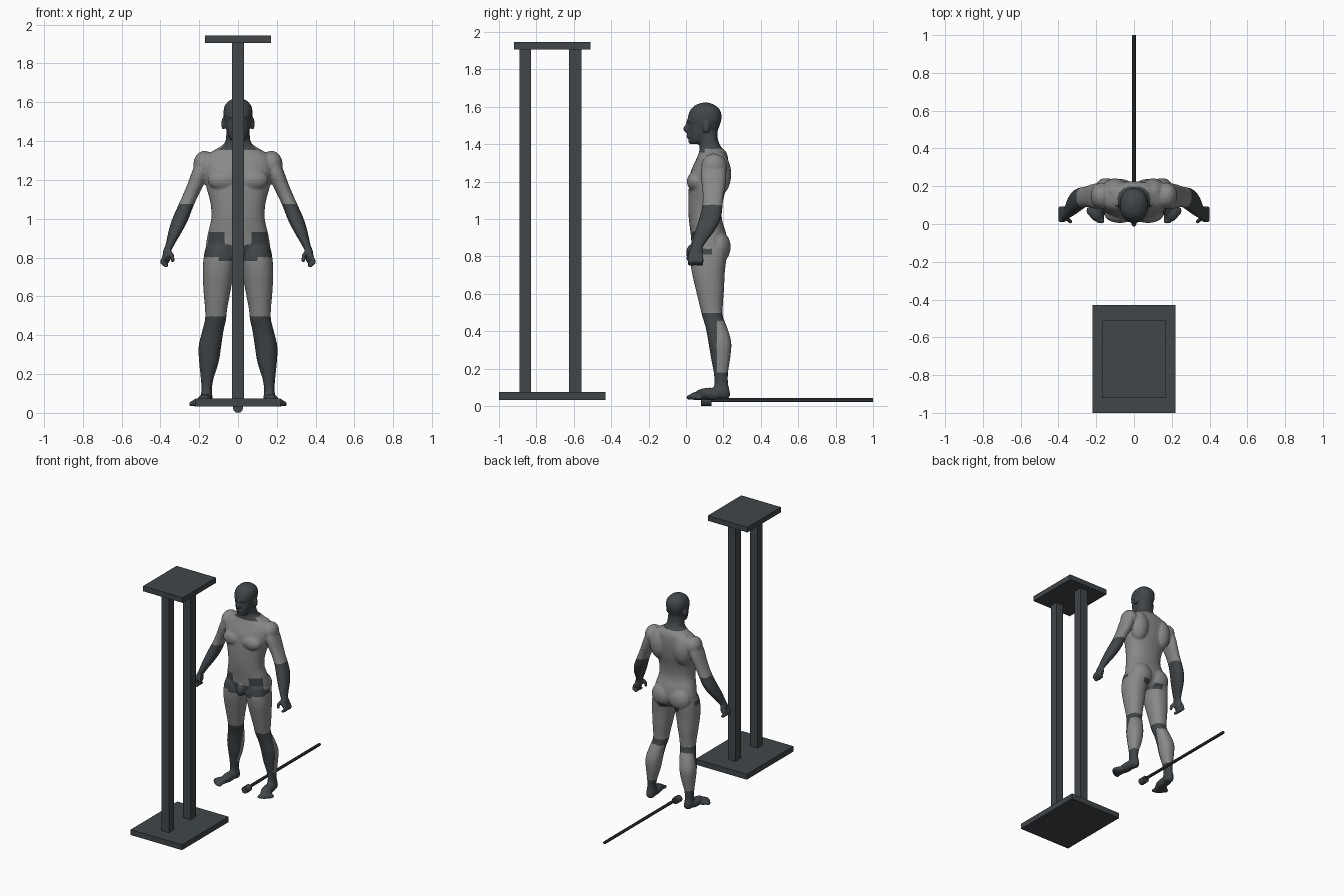
import bpy, bmesh, math
from mathutils import Vector, Matrix

cube = bpy.data.objects.get("Cube")
if cube:
    bpy.data.objects.remove(cube, do_unlink=True)


def material(name, color):
    mat = bpy.data.materials.new(name)
    mat.use_nodes = True
    mat.diffuse_color = (*color, 1)
    shader = next(n for n in mat.node_tree.nodes if n.type == 'BSDF_PRINCIPLED')
    shader.inputs["Base Color"].default_value = (*color, 1)
    shader.inputs["Roughness"].default_value = 0.7
    return mat


slate = material("dark slate", (.052, .061, .067))
grey = material("mid grey", (.25, .25, .247))


def box(name, x, y0, y1, z0, z1):
    """Box centred on x = 0, given by its bounds."""
    bpy.ops.mesh.primitive_cube_add(size=1, location=(0, (y0 + y1) / 2, (z0 + z1) / 2))
    ob = bpy.context.object
    ob.name = name
    ob.scale = (2 * x, y1 - y0, z1 - z0)
    ob.data.materials.append(slate)


def rod(name, radius, y0, y1, z, sides):
    """Cylinder lying along y."""
    bpy.ops.mesh.primitive_cylinder_add(vertices=sides, radius=radius, depth=y1 - y0,
                                        location=(0, (y0 + y1) / 2, z),
                                        rotation=(math.pi / 2, 0, 0))
    ob = bpy.context.object
    ob.name = name
    ob.data.materials.append(slate)
    bpy.ops.object.shade_smooth_by_angle()


def catmull(a, b, c, d, t):
    return tuple(q + t / 2 * (r - p + t * (2 * p - 5 * q + 4 * r - s + t * (3 * (q - r) + s - p)))
                 for p, q, r, s in zip(a, b, c, d))


def loft(bm, rows, sides=28, steps=4):
    """Closed skin through level rings; each row is z, x min, x max, y min, y max."""
    padded = [rows[0]] + rows + [rows[-1]]
    fine = [catmull(*padded[i:i + 4], k / steps)
            for i in range(len(rows) - 1) for k in range(steps)] + [rows[-1]]
    rings = []
    for z, x0, x1, y0, y1 in fine:
        ring = []
        for i in range(sides):
            a = math.tau * i / sides
            c, s = (math.copysign(abs(f(a)) ** .88, f(a)) for f in (math.cos, math.sin))
            ring.append(bm.verts.new(((x0 + x1 + c * (x1 - x0)) / 2,
                                      (y0 + y1 + s * (y1 - y0)) / 2, z)))
        rings.append(ring)
    for low, high in zip(rings, rings[1:]):
        for i in range(sides):
            j = (i + 1) % sides
            bm.faces.new((low[i], low[j], high[j], high[i]))
    bm.faces.new(rings[0][::-1])
    bm.faces.new(rings[-1])


def blob(bm, center, radii):
    """Ellipsoid mass."""
    mat = Matrix.Translation(center) @ Matrix.Diagonal((*radii, 1))
    bmesh.ops.create_uvsphere(bm, u_segments=20, v_segments=14, radius=1, matrix=mat)


def finger(bm, points, radius):
    """Chain of small spheres along a bent path."""
    for a, b in zip(points, points[1:]):
        for k in range(5):
            blob(bm, Vector(a).lerp(Vector(b), k / 4), (radius,) * 3)


def centred(rows):
    return [(z, -w, w, y0, y1) for z, w, y0, y1 in rows]


# Stand: two plates joined by two posts
box("stand_base", .22, -1, -.43, .033, .075)
box("stand_top", .17, -.92, -.51, 1.905, 1.945)
box("front_post", .032, -.89, -.83, .075, 1.905)
box("rear_post", .032, -.625, -.56, .075, 1.905)

# Rod with a round head lying on the floor
rod("rod_shaft", .011, .1, 1, .031, 10)
rod("rod_head", .026, .08, .135, .026, 12)

# Figure, left half first
bm = bmesh.new()
arm = [(.84, .342, .38, .025, .085), (.88, .32, .37, .033, .11), (.94, .285, .357, .05, .155),
       (1, .255, .338, .07, .185), (1.06, .232, .312, .085, .195), (1.12, .205, .285, .09, .2),
       (1.18, .175, .26, .085, .21), (1.24, .155, .238, .08, .215), (1.3, .13, .215, .09, .21)]
leg = [(.045, .135, .19, .145, .23), (.07, .13, .195, .14, .235), (.12, .135, .188, .152, .225),
       (.18, .125, .192, .148, .225), (.26, .1, .2, .133, .237), (.34, .087, .203, .12, .242),
       (.42, .075, .185, .105, .22), (.48, .062, .17, .087, .197), (.54, .055, .17, .072, .197),
       (.62, .04, .177, .053, .203), (.72, .022, .182, .03, .208), (.8, .01, .177, .022, .217),
       (.86, .02, .165, .035, .21)]
loft(bm, arm)
loft(bm, leg)

# Shoulder, chest, back and seat masses
blob(bm, (.172, .15, 1.28), (.058, .07, .07))
blob(bm, (.075, .052, 1.2), (.082, .047, .055))
blob(bm, (.1, .17, 1.24), (.075, .072, .12))
blob(bm, (.075, .175, .85), (.085, .064, .085))

# Hand with curled fingers
blob(bm, (.366, .055, .815), (.022, .038, .045))
for i in range(4):
    y = .02 + .021 * i
    finger(bm, [(.38, y, .805), (.392, y, .775), (.37, y, .759)], .011)
finger(bm, [(.355, .03, .835), (.338, .014, .81), (.336, .012, .785)], .011)

# Foot with toes
blob(bm, (.16, .2, .062), (.031, .036, .03))
blob(bm, (.172, .13, .064), (.036, .085, .034))
blob(bm, (.196, .065, .052), (.044, .048, .024))
for i in range(5):
    blob(bm, (.17 + .018 * i, .022 + .003 * i * i, .046), (.014 - .001 * i, .022, .014))

# Ear
blob(bm, (.076, .11, 1.49), (.01, .02, .033))

# Mirror the sided masses to the right
copy = bmesh.ops.duplicate(bm, geom=bm.verts[:] + bm.edges[:] + bm.faces[:])
bmesh.ops.scale(bm, vec=(-1, 1, 1), verts=[g for g in copy["geom"] if isinstance(g, bmesh.types.BMVert)])

# Torso and neck
loft(bm, centred([
    (.77, .05, .07, .17), (.8, .12, .055, .2), (.85, .163, .033, .222), (.92, .156, .025, .215),
    (1, .138, .015, .192), (1.08, .142, .012, .195), (1.17, .165, .015, .215),
    (1.25, .178, .025, .225), (1.32, .17, .055, .225), (1.36, .11, .07, .213),
    (1.39, .069, .073, .185), (1.43, .061, .07, .17), (1.48, .056, .06, .17)]))
blob(bm, (0, .035, .82), (.032, .035, .045))

# Head and face
loft(bm, centred([
    (1.4, .026, .03, .07), (1.42, .045, .02, .11), (1.46, .06, .014, .16),
    (1.5, .068, .014, .18), (1.54, .075, .01, .19), (1.58, .069, .022, .183),
    (1.608, .045, .05, .155), (1.622, .015, .09, .12)]))
blob(bm, (0, .004, 1.482), (.014, .019, .022))
blob(bm, (0, .012, 1.505), (.01, .014, .03))
blob(bm, (0, .02, 1.527), (.045, .015, .01))
blob(bm, (0, .014, 1.443), (.023, .012, .013))
blob(bm, (0, .027, 1.415), (.026, .016, .015))

# Flat soles, then fuse everything into one skin
for v in bm.verts:
    v.co.z = max(v.co.z, .033)
bmesh.ops.recalc_face_normals(bm, faces=bm.faces[:])
mesh = bpy.data.meshes.new("figure")
bm.to_mesh(mesh)
bm.free()
figure = bpy.data.objects.new("figure", mesh)
bpy.context.collection.objects.link(figure)
remesh = figure.modifiers.new("fuse", 'REMESH')
remesh.mode = 'VOXEL'
remesh.voxel_size = .0065
relax = figure.modifiers.new("relax", 'SMOOTH')
relax.factor = .5
relax.iterations = 4
bpy.context.view_layer.update()
skin = bpy.data.meshes.new_from_object(figure.evaluated_get(bpy.context.evaluated_depsgraph_get()))
figure.modifiers.clear()
figure.data = skin


def is_dark(p):
    """Head, forearms, shins, feet, hip and seat patches."""
    x, y, z = abs(p.x), p.y, p.z
    if z > 1.375 - .02 * (y < .1) or (x > .215 and z < 1.075):
        return True
    if z < .5:
        return z < .18 or z > .455 or y < .165
    hips = .8 < z < .935 and .07 < x < .2 and y < .09
    groin = .785 < z < .865 and x < .1 and y < .06
    side = .81 < z < .84 and x > .1 and y < .14
    seat = .765 < z < .8 and .02 < x < .09 and y > .15
    return hips or groin or side or seat


skin.materials.clear()
for mat in (grey, slate):
    skin.materials.append(mat)
for face in skin.polygons:
    face.use_smooth = True
    face.material_index = int(is_dark(face.center))
